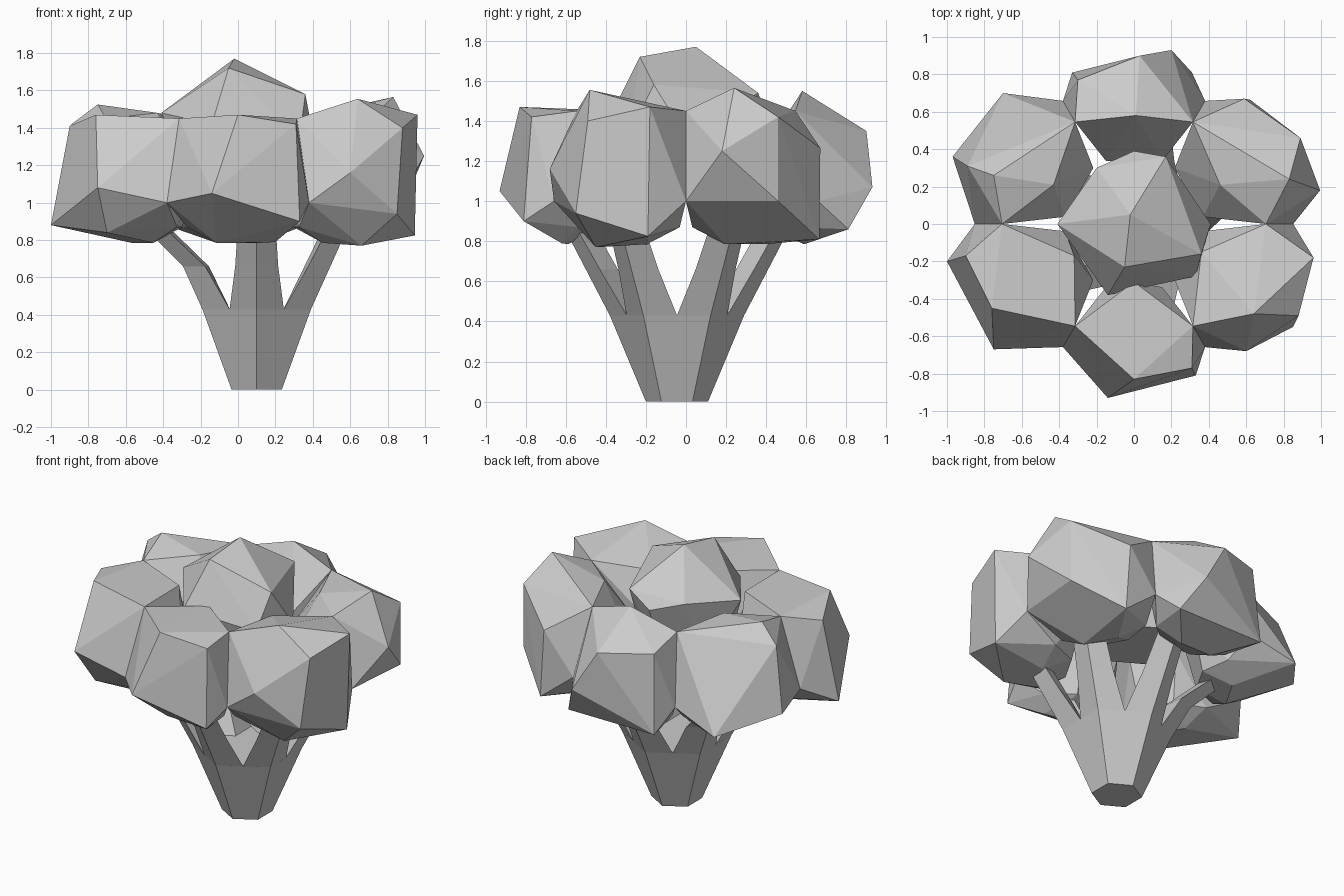
import bpy, bmesh
from math import cos, sin, radians
from mathutils import Vector as V

if "Cube" in bpy.data.objects:
    bpy.data.objects.remove(bpy.data.objects["Cube"])


def finish(name, bm):
    bmesh.ops.recalc_face_normals(bm, faces=bm.faces)
    me = bpy.data.meshes.new(name)
    bm.to_mesh(me)
    bm.free()
    ob = bpy.data.objects.new(name, me)
    bpy.context.collection.objects.link(ob)
    return ob


def hull(name, pts):
    bm = bmesh.new()
    for p in pts:
        bm.verts.new(p)
    bmesh.ops.convex_hull(bm, input=bm.verts)
    loose = [v for v in bm.verts if not v.link_faces]
    bmesh.ops.delete(bm, geom=loose, context='VERTS')
    bmesh.ops.dissolve_limit(bm, angle_limit=radians(3), verts=bm.verts, edges=bm.edges)
    return finish(name, bm)


def loft(name, rings):
    bm = bmesh.new()
    vs = [[bm.verts.new(p) for p in ring] for ring in rings]
    n = len(rings[0])
    for a, b in zip(vs, vs[1:]):
        for i in range(n):
            bm.faces.new((a[i], a[(i + 1) % n], b[(i + 1) % n], b[i]))
    bm.faces.new(vs[0])
    bm.faces.new(vs[-1])
    return finish(name, bm)


def polar(r, deg, z):
    return V((r * cos(radians(deg)), r * sin(radians(deg)), z))


# trunk: flaring six-sided stalk
AXIS = V((0.10, -0.045, 0))
ANGLES = [30 + 60 * k for k in range(6)]
loft("trunk", [[AXIS + polar(r, a, z) for a in ANGLES]
               for r, z in ((0.155, 0), (0.335, 0.43))])

# branches: one kite-section arm rising from every trunk corner
for a in ANGLES:
    lean = -0.13 if cos(radians(a)) < -0.1 else 0
    rings = []
    for r, z, w, d, depth, shift in ((0.335, 0.43, 0.145, 0.084, 0.17, 0),
                                     (0.455, 0.66, 0.115, 0.07, 0.16, 0),
                                     (0.58, 0.90, 0.10, 0.06, 0.15, lean)):
        side = polar(w, a + 90, 0)
        off = AXIS + V((shift, 0, 0))
        rings.append([off + polar(r, a, z), off + polar(r - d, a, z) + side,
                      off + polar(r - depth, a, z), off + polar(r - d, a, z) - side])
    loft("branch", rings)

# outer florets: own corners, plus shared seam, inner and underside corners
OUTER = {
    30: [(.83, .24, 1.565), (.995, .18, 1.25), (.89, .46, 1.42), (.59, .67, 1.265),
         (.62, .665, .81), (.89, .46, 1.0), (.46, .21, 1.46)],
    90: [(.01, .58, 1.55), (.03, .90, 1.35), (.20, .93, 1.07), (-.33, .81, .86),
         (-.30, .77, 1.38), (.31, .81, .86)],
    150: [(-.75, .26, 1.525), (-.97, .36, 1.0), (-.70, .70, .90),
          (-.89, .31, 1.42), (-.43, .21, 1.48)],
    210: [(-.76, -.45, 1.47), (-.75, -.67, 1.08), (-1.0, -.2, .88),
          (-.90, -.17, 1.41), (-.70, -.52, .84), (-.32, -.17, 1.45)],
    270: [(0, -.83, 1.47), (-.14, -.93, 1.05), (.33, -.81, .90),
          (.31, -.77, 1.42), (.2, -.62, .79), (0, -.31, 1.45)],
    330: [(.64, -.48, 1.555), (.60, -.68, 1.16), (.88, -.49, 1.40), (.96, -.18, 1.47),
          (.945, -.19, .825), (.85, -.55, .94), (.66, -.45, .77), (.36, -.15, 1.42)],
}
for a, own in OUTER.items():
    pts = [V(p) for p in own]
    for s in (-1, 1):
        flat = 1.12 if (a + 30 * s) % 180 == 0 else 1.0
        pts += [polar(.63 * flat, a + 30 * s, 1.45), polar(.76 * flat, a + 30 * s, 1.0),
                polar(.60, a + 27 * s, .87), polar(.60, a + 11 * s, .785),
                polar(.37, a + 24 * s, 1.18), polar(.42, a + 15 * s, .87)]
    hull("outer_floret", pts)

# crown floret in the middle
hull("crown_floret", [(-.02, .05, 1.77), (-.05, -.23, 1.72), (.36, -.16, 1.58),
                      (.17, .36, 1.54), (-.20, .30, 1.51), (0, .39, 1.45),
                      (-.41, 0, 1.48), (-.14, -.38, 1.42), (.41, 0, 1.32),
                      (.33, -.28, 1.35)] + [polar(.26, d, 1.08) for d in ANGLES])
